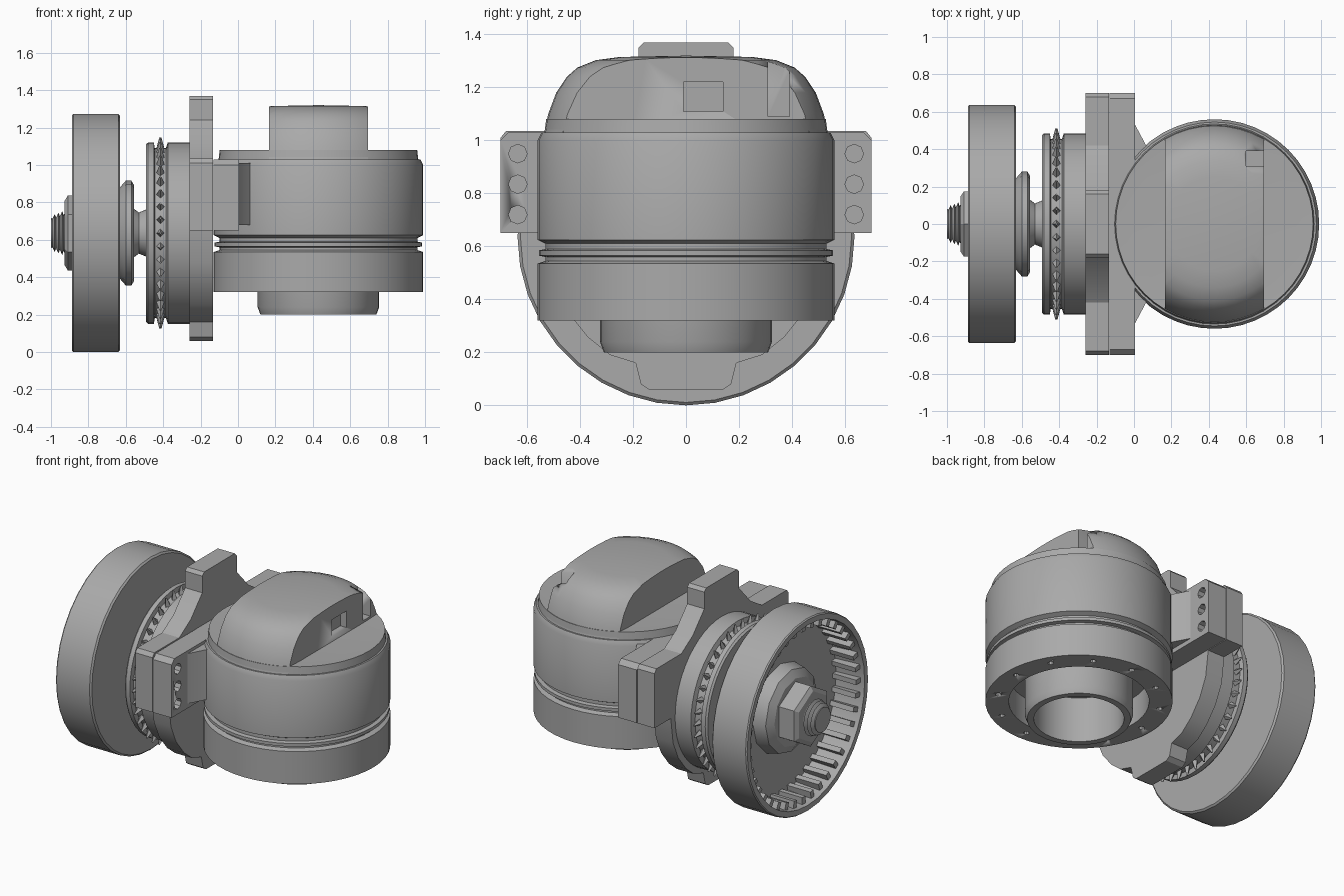
import bpy, bmesh
from math import cos, sin, pi, radians
from mathutils import Matrix, Vector

cube = bpy.data.objects.get("Cube")
if cube:
    bpy.data.objects.remove(cube)

grey = bpy.data.materials.new("machined grey")
grey.use_nodes = True
grey.diffuse_color = (0.4, 0.4, 0.4, 1)
grey.node_tree.nodes["Principled BSDF"].inputs["Base Color"].default_value = (0.4, 0.4, 0.4, 1)

# Local z becomes world -x for parts on the wheel axle; upright for the motor
AXLE = Matrix.Translation((0, 0, 0.636)) @ Matrix.Rotation(-pi / 2, 4, 'Y')
MOTOR = Matrix.Translation((0.43, 0, 0))


def finish(name, bm, matrix=None):
    """Turn a bmesh into a shaded object."""
    if matrix:
        bm.transform(matrix)
    bmesh.ops.recalc_face_normals(bm, faces=bm.faces)
    mesh = bpy.data.meshes.new(name)
    bm.to_mesh(mesh)
    bm.free()
    mesh.materials.append(grey)
    ob = bpy.data.objects.new(name, mesh)
    bpy.context.collection.objects.link(ob)
    bpy.ops.object.select_all(action='DESELECT')
    ob.select_set(True)
    bpy.context.view_layer.objects.active = ob
    bpy.ops.object.shade_smooth_by_angle(angle=radians(30))
    return ob


def lathe_bm(profile, sides=40):
    """Revolve a closed (radius, height) outline around local z."""
    bm = bmesh.new()
    rings = []
    for r, h in profile:
        if r == 0:
            rings.append([bm.verts.new((0, 0, h))] * sides)
        else:
            rings.append([bm.verts.new((r * cos(2 * pi * i / sides), r * sin(2 * pi * i / sides), h))
                          for i in range(sides)])
    for a, b in zip(rings, rings[1:] + rings[:1]):
        for i in range(sides):
            j = (i + 1) % sides
            corners = list(dict.fromkeys((a[i], a[j], b[j], b[i])))
            if len(corners) > 2:
                bm.faces.new(corners)
    return bm


def lathe(name, profile, matrix, sides=40):
    return finish(name, lathe_bm(profile, sides), matrix)


def add_box(bm, lo, hi, matrix=Matrix()):
    lo, hi = Vector(lo), Vector(hi)
    m = matrix @ Matrix.Translation((lo + hi) / 2) @ Matrix.Diagonal((*(hi - lo), 1))
    bmesh.ops.create_cube(bm, size=1, matrix=m)


def add_pin(bm, place, radius, depth, sides=8, tip=None):
    bmesh.ops.create_cone(bm, cap_ends=True, segments=sides, radius1=radius,
                          radius2=radius if tip is None else tip, depth=depth, matrix=place)


def prism(name, outline, x0, x1, bevel=0):
    """Extrude a (y, z) outline along x."""
    bm = bmesh.new()
    face = bm.faces.new([bm.verts.new((x0, y, z)) for y, z in outline])
    out = bmesh.ops.extrude_face_region(bm, geom=[face])
    moved = [v for v in out["geom"] if isinstance(v, bmesh.types.BMVert)]
    bmesh.ops.translate(bm, verts=moved, vec=(x1 - x0, 0, 0))
    if bevel:
        bmesh.ops.bevel(bm, geom=bm.edges[:], offset=bevel, segments=1, affect='EDGES')
    return finish(name, bm)


def cut(target, bm):
    """Carve a shape out of a part, then drop the cutter."""
    cutter = finish("cutter", bm)
    cutter.hide_render = True
    mod = target.modifiers.new("cut", 'BOOLEAN')
    mod.operation, mod.solver, mod.object = 'DIFFERENCE', 'EXACT', cutter
    bpy.context.view_layer.objects.active = target
    bpy.ops.object.modifier_apply(modifier=mod.name)
    bpy.data.objects.remove(cutter)


def spin(count, axis):
    return [Matrix.Rotation(2 * pi * i / count, 4, axis) for i in range(count)]


# Motor housing: lower ring open underneath, grooves, upper drum
housing = lathe("motor_housing", [
    (0, 0.5), (0.42, 0.5), (0.42, 0.32), (0.56, 0.32), (0.56, 0.535), (0.53, 0.545), (0.53, 0.56),
    (0.555, 0.565), (0.555, 0.585), (0.53, 0.59), (0.53, 0.61), (0.56, 0.625), (0.56, 1.0),
    (0.545, 1.03), (0, 1.03)], MOTOR, 48)
holes = bmesh.new()
for turn in spin(12, 'Z'):
    add_pin(holes, MOTOR @ turn @ Matrix.Translation((0.49, 0, 0.33)), 0.018, 0.08)
cut(housing, holes)

# Hollow tube under the motor
lathe("motor_outlet_tube", [(0.27, 0.5), (0.27, 0.2), (0.31, 0.2), (0.325, 0.24), (0.325, 0.5)], MOTOR)

# Rounded collar and the dome sliced flat on two sides
lathe("dome_collar", [(0, 1.02), (0.535, 1.02), (0.528, 1.08), (0.44, 1.075), (0, 1.075)], MOTOR, 48)
dome = lathe_bm([(0, 1.03), (0.535, 1.03), (0.52, 1.1), (0.49, 1.18), (0.45, 1.24), (0.41, 1.275),
                 (0.34, 1.303), (0.25, 1.315), (0, 1.32)], 48)
for side in (-1, 1):
    geom = dome.verts[:] + dome.edges[:] + dome.faces[:]
    res = bmesh.ops.bisect_plane(dome, geom=geom, plane_co=(side * 0.265, 0, 0),
                                 plane_no=(side, 0, 0), clear_outer=True)
    rim = [e for e in res["geom_cut"] if isinstance(e, bmesh.types.BMEdge)]
    bmesh.ops.holes_fill(dome, edges=rim)
dome = finish("motor_dome", dome, MOTOR)
pockets = bmesh.new()
add_box(pockets, (0.6, 0.31, 1.09), (0.8, 0.39, 1.4))
add_box(pockets, (0.65, -0.01, 1.11), (0.8, 0.14, 1.22))
cut(dome, pockets)

# Mounting plate with a top tab, side ears and a round lower half
half = [(0.16, 1.37), (0.18, 1.35), (0.18, 1.24), (0.3, 1.11), (0.42, 1.035), (0.68, 1.035),
        (0.7, 1.01), (0.7, 0.65), (0.53, 0.65)]
half += [(0.53 * cos(a), 0.636 - 0.53 * sin(a)) for a in (0.3, 0.55, 0.8, 1.0)]
half += [(0.19, 0.16), (0.17, 0.08), (0.14, 0.06)]
prism("mounting_plate", half + [(-y, z) for y, z in reversed(half)], -0.26, -0.135)

# Crossbar between plate and motor, with bolt holes in its ends
bar = prism("crossbar", [(-0.7, 0.65), (0.7, 0.65), (0.7, 1.0), (0.67, 1.03), (-0.67, 1.03), (-0.7, 1.0)],
            -0.13, 0.005)
holes = bmesh.new()
for y in (-0.635, 0.635):
    for z in (0.72, 0.835, 0.95):
        add_pin(holes, Matrix.Translation((0, y, z)) @ Matrix.Rotation(pi / 2, 4, 'Y'), 0.035, 0.14)
cut(bar, holes)

# Sloping webs joining the crossbar to the housing
for side, label in ((1, "left"), (-1, "right")):
    bm = bmesh.new()
    web = bm.faces.new([bm.verts.new((x, side * y, 0.68)) for x, y in
                        ((-0.01, 0.56), (0.07, 0.41), (0.2, 0.3), (-0.01, 0.3))])
    top = bmesh.ops.extrude_face_region(bm, geom=[web])["geom"]
    bmesh.ops.translate(bm, verts=[v for v in top if isinstance(v, bmesh.types.BMVert)], vec=(0, 0, 0.33))
    finish(label + "_web", bm)

# Brake drum behind the plate, with a toothed groove
lathe("brake_drum", [(0, 0.25), (0.485, 0.25), (0.485, 0.375), (0.455, 0.385), (0.455, 0.445),
                     (0.485, 0.45), (0.485, 0.48), (0.475, 0.492), (0, 0.492)], AXLE, 48)
teeth = bmesh.new()
for turn in spin(40, 'Z'):
    add_pin(teeth, turn @ Matrix.Translation((0.475, 0, 0.415)) @ Matrix.Rotation(pi / 2, 4, 'Y'),
            0.025, 0.07, 4, 0.006)
finish("groove_teeth", teeth, AXLE)

# Axle and stepped hub flange
lathe("axle", [(0, 0.48), (0.13, 0.48), (0.11, 0.53), (0.14, 0.57), (0, 0.57)], AXLE)
lathe("hub_flange", [(0, 0.555), (0.255, 0.555), (0.28, 0.57), (0.28, 0.6), (0.24, 0.635), (0, 0.635)], AXLE, 16)

# Dished wheel, open on its outer side, ribbed inside
lathe("wheel", [(0, 0.63), (0.625, 0.63), (0.636, 0.64), (0.636, 0.88), (0.63, 0.888), (0.595, 0.888),
                (0.58, 0.69), (0, 0.69)], AXLE, 36)
ribs = bmesh.new()
for turn in spin(40, 'Z'):
    add_box(ribs, (0.545, -0.016, 0.685), (0.6, 0.016, 0.86), turn)
finish("wheel_ribs", ribs, AXLE)

# Wheel hub, hexagon nut and threaded stud
lathe("wheel_hub", [(0, 0.68), (0.29, 0.68), (0.27, 0.77), (0.22, 0.8), (0, 0.8)], AXLE, 12)
lathe("hub_nut", [(0, 0.79), (0.2, 0.79), (0.2, 0.91), (0.17, 0.928), (0, 0.928)], AXLE, 6)
thread = [(0, 0.92)]
for i in range(4):
    h = 0.92 + i * 0.02
    thread += [(0.125 - i * 0.008, h), (0.095 - i * 0.006, h + 0.012)]
lathe("threaded_stud", thread + [(0.08, 1.0), (0, 1.0)], AXLE, 20)
